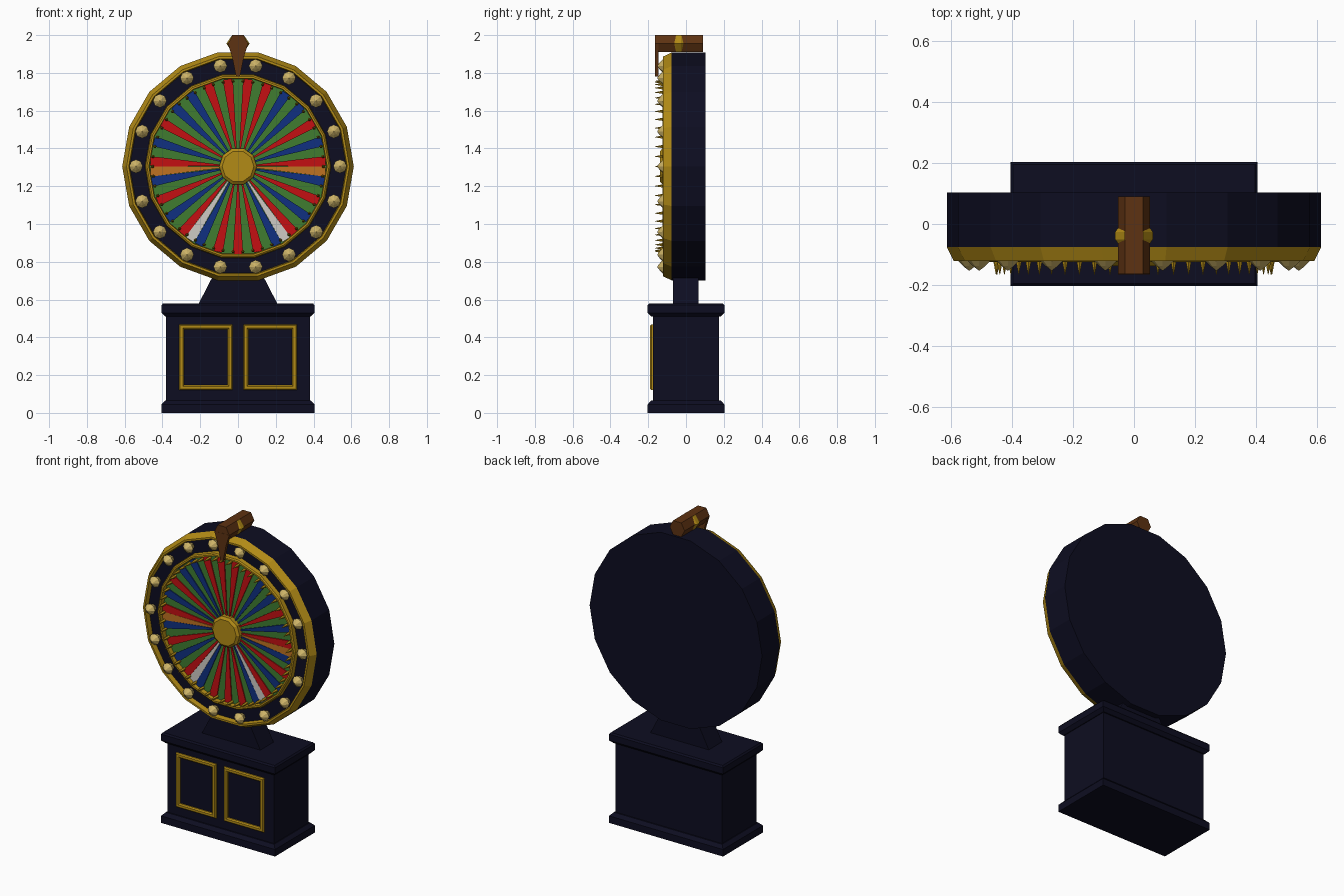
import bpy, bmesh, math
from mathutils import Vector, Matrix

cube = bpy.data.objects.get("Cube")
if cube:
    bpy.data.objects.remove(cube, do_unlink=True)

def material(name, *rgb):
    m = bpy.data.materials.new(name)
    m.use_nodes = True
    m.diffuse_color = (*rgb, 1)
    m.node_tree.nodes["Principled BSDF"].inputs["Base Color"].default_value = (*rgb, 1)
    return m

navy = material("navy", .004, .004, .015)
gold = material("gold", .45, .26, .008)
bulb_glass = material("pale gold", .62, .46, .14)
brown = material("brown wood", .11, .032, .006)
red = material("red", .55, .005, .006)
green = material("green", .05, .2, .03)
blue = material("blue", .005, .03, .22)
orange = material("orange", .52, .17, .015)
white = material("white", .62, .6, .56)
HUB_Z = 1.305

def finish(name, bm, *mats):
    bmesh.ops.recalc_face_normals(bm, faces=bm.faces)
    me = bpy.data.meshes.new(name)
    bm.to_mesh(me)
    bm.free()
    for m in mats:
        me.materials.append(m)
    ob = bpy.data.objects.new(name, me)
    bpy.context.collection.objects.link(ob)
    return ob

def polar(r, angle, y):
    """Point on the wheel, angle measured from the top in degrees."""
    a = math.radians(angle)
    return Vector((r * math.sin(a), y, HUB_Z + r * math.cos(a)))

def lathe_into(bm, profile, sides, centre, start=0, closed=False):
    """Revolve (radius, y) points around a y axis through centre."""
    loops = []
    for r, y in profile:
        angles = [math.radians(start + 360 * k / sides) for k in range(sides)]
        loops.append([bm.verts.new((centre[0] + r * math.sin(a), centre[1] + y,
                                    centre[2] + r * math.cos(a))) for a in angles])
    pairs = list(zip(loops, loops[1:]))
    if closed:
        pairs.append((loops[-1], loops[0]))
    for a, b in pairs:
        for k in range(sides):
            n = (k + 1) % sides
            bm.faces.new((a[k], a[n], b[n], b[k]))
    if not closed:
        bm.faces.new(loops[0])
        bm.faces.new(loops[-1])

def lathe(name, mat, profile, sides, centre=(0, 0, HUB_Z), start=0, closed=False):
    bm = bmesh.new()
    lathe_into(bm, profile, sides, centre, start, closed)
    return finish(name, bm, mat)

def prism(name, mat, outline, y0, y1):
    """Extrude an (x, z) outline along y."""
    bm = bmesh.new()
    face = bm.faces.new([bm.verts.new((x, y0, z)) for x, z in outline])
    new = bmesh.ops.extrude_face_region(bm, geom=[face])["geom"]
    verts = [v for v in new if isinstance(v, bmesh.types.BMVert)]
    bmesh.ops.translate(bm, verts=verts, vec=(0, y1 - y0, 0))
    return finish(name, bm, mat)

def stacked_box(name, mat, levels):
    """Loft rectangles given as (half x, half y, z)."""
    bm = bmesh.new()
    loops = [[bm.verts.new((sx * hx, sy * hy, z)) for sx, sy in
              ((-1, -1), (1, -1), (1, 1), (-1, 1))] for hx, hy, z in levels]
    for a, b in zip(loops, loops[1:]):
        for k in range(4):
            n = (k + 1) % 4
            bm.faces.new((a[k], a[n], b[n], b[k]))
    bm.faces.new(loops[0])
    bm.faces.new(loops[-1])
    return finish(name, bm, mat)

# Cabinet with plinth and countertop
stacked_box("cabinet", navy, [(.38, .175, .03), (.38, .175, .55)])
stacked_box("plinth", navy, [(.405, .203, 0), (.405, .203, .045), (.385, .183, .066)])
stacked_box("countertop", navy, [(.385, .183, .51), (.405, .203, .53),
                                 (.405, .203, .57), (.397, .195, .58)])
prism("neck", navy, [(-.21, .575), (.21, .575), (.13, .73), (-.13, .73)], -.07, .065)

# Bevelled frames on the cabinet front
for side, cx in (("left", .17), ("right", -.17)):
    bm = bmesh.new()
    loops = []
    for inset, y in ((0, -.17), (0, -.183), (.006, -.19), (.02, -.19), (.027, -.183), (.027, -.17)):
        w, h = .142 - inset, .174 - inset
        loops.append([bm.verts.new((cx + sx * w, y, .295 + sz * h))
                      for sx, sz in ((-1, -1), (1, -1), (1, 1), (-1, 1))])
    for a, b in zip(loops, loops[1:] + loops[:1]):
        for k in range(4):
            n = (k + 1) % 4
            bm.faces.new((a[k], a[n], b[n], b[k]))
    finish(side + "_door_frame", bm, gold)

# Wheel drum and gold rings
SIDES = 18
lathe("wheel_drum", navy, [(.613, .103), (.613, -.076), (.6, -.09)], SIDES, start=10)
lathe("outer_ring", gold, [(.613, -.076), (.59, -.122), (.578, -.122), (.572, -.08)],
      SIDES, start=10, closed=True)
lathe("inner_ring", gold, [(.494, -.08), (.49, -.118), (.482, -.124), (.472, -.124), (.468, -.08)],
      SIDES, start=10, closed=True)

# Green face with coloured segments, mirrored about the vertical axis
lathe("wheel_face", green, [(.478, -.085), (.478, -.095)], SIDES, start=10)
STEP = 360 / 54
codes = "GRGRGBGBGRGBGROBGRGBGRWBGRGR"
palette = {"R": red, "B": blue, "O": orange, "W": white}
bm = bmesh.new()
for i, code in enumerate(codes):
    if code == "G":
        continue
    for sign in ((1,) if i == 27 else (1, -1)):
        mid = sign * i * STEP
        outline = [(.09, -.36), (.44, -.5), (.465, -.4), (.465, .4), (.44, .5), (.09, .36)]
        face = bm.faces.new([bm.verts.new(polar(r, mid + t * STEP, -.1)) for r, t in outline])
        face.material_index = list(palette).index(code)
segments = finish("wheel_segments", bm, *palette.values())
solid = segments.modifiers.new("thickness", "SOLIDIFY")
solid.thickness = .006
solid.offset = 0

# Spiked pegs between segments
bm = bmesh.new()
for i in range(54):
    lathe_into(bm, [(.009, -.09), (.009, -.125), (.001, -.165)], 5,
               polar(.452, (i + .5) * STEP, 0))
finish("pegs", bm, gold)

# Hub
lathe("hub", gold, [(.1, -.09), (.1, -.125), (.084, -.138)], 10, start=18)

# Faceted bulbs around the rim
bm = bmesh.new()
for i in range(SIDES):
    lathe_into(bm, [(.02, -.085), (.036, -.122), (.02, -.138), (.002, -.152)], 8,
               polar(.54, 10 + 20 * i, 0))
finish("bulbs", bm, bulb_glass)

# Pointer: hexagonal bar, gold band and needle
def hexagon(w, h):
    return [(-w, 1.955), (-w * .55, 1.955 + h), (w * .55, 1.955 + h),
            (w, 1.955), (w * .55, 1.955 - h), (-w * .55, 1.955 - h)]

prism("pointer_bar", brown, hexagon(.053, .045), -.164, .09)
lathe("pointer_band", gold, [(.052, -.024), (.06, -.012), (.06, .012), (.052, .024)], 6,
      centre=(0, -.038, 1.955), start=30).scale = (1, 1, 1)
bpy.data.objects["pointer_band"].data.transform(
    Matrix.Translation((0, 0, 1.955)) @ Matrix.Diagonal((1.03, 1, .86, 1))
    @ Matrix.Translation((0, 0, -1.955)))
prism("pointer_needle", brown, [(-.053, 1.955), (.053, 1.955), (.03, 1.88), (.01, 1.78),
                                (-.01, 1.78), (-.03, 1.88)], -.165, -.145)
